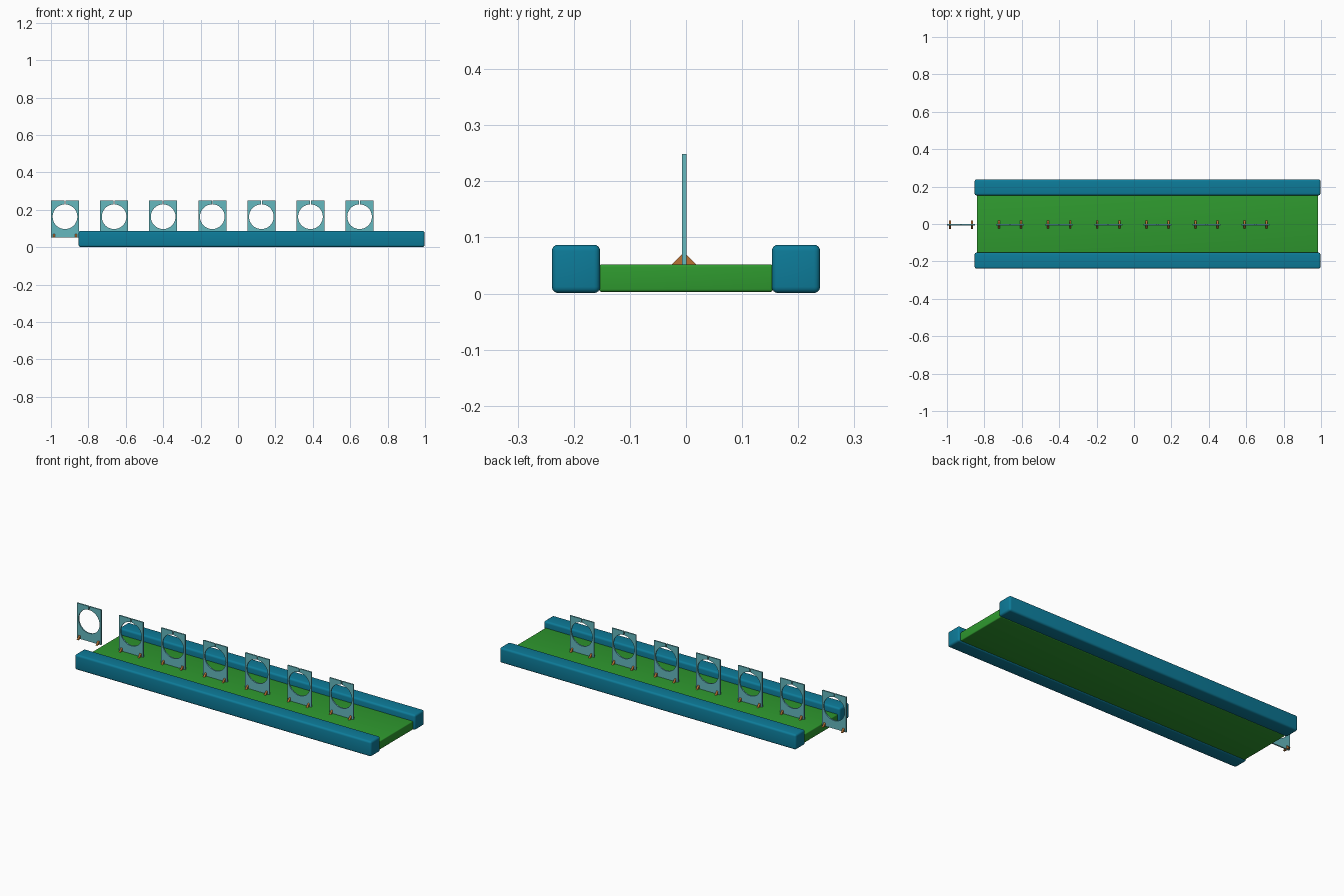
import bpy, bmesh, math

if "Cube" in bpy.data.objects:
    bpy.data.objects.remove(bpy.data.objects["Cube"])


def material(name, rgb):
    m = bpy.data.materials.new(name)
    m.diffuse_color = (*rgb, 1)
    m.use_nodes = True
    m.node_tree.nodes["Principled BSDF"].inputs["Base Color"].default_value = m.diffuse_color
    return m


BLUE = material("deep blue", (0.004, 0.20, 0.32))
GREEN = material("green", (0.028, 0.32, 0.028))
TEAL = material("pale teal", (0.13, 0.48, 0.52))
ORANGE = material("burnt orange", (0.48, 0.17, 0.035))


def finish(name, bm, mat):
    bmesh.ops.recalc_face_normals(bm, faces=bm.faces)
    mesh = bpy.data.meshes.new(name)
    bm.to_mesh(mesh)
    bm.free()
    mesh.materials.append(mat)
    ob = bpy.data.objects.new(name, mesh)
    bpy.context.collection.objects.link(ob)
    return ob


def smooth(ob, angle):
    bpy.ops.object.select_all(action='DESELECT')
    ob.select_set(True)
    bpy.context.view_layer.objects.active = ob
    bpy.ops.object.shade_smooth_by_angle(angle=math.radians(angle))


def rounded_box(name, lo, hi, radius, mat):
    bm = bmesh.new()
    bmesh.ops.create_cube(bm, size=1)
    for v in bm.verts:
        v.co = [a if c < 0 else b for c, a, b in zip(v.co, lo, hi)]
    bmesh.ops.bevel(bm, geom=bm.edges[:], offset=radius, segments=4,
                    profile=0.5, affect='EDGES')
    smooth(finish(name, bm, mat), 40)


def prism(name, points, offset, mat):
    """Closed outline of 3D points, extruded by the offset vector."""
    bm = bmesh.new()
    face = bm.faces.new([bm.verts.new(p) for p in points])
    geom = bmesh.ops.extrude_face_region(bm, geom=[face])["geom"]
    bmesh.ops.translate(bm, vec=offset,
                        verts=[g for g in geom if isinstance(g, bmesh.types.BMVert)])
    return finish(name, bm, mat)


# floor between two side rails
rounded_box("floor", (-0.84, -0.155, 0.003), (0.985, 0.155, 0.052), 0.005, GREEN)
for name, s in (("front_rail", -1), ("back_rail", 1)):
    y0, y1 = sorted((s * 0.153, s * 0.239))
    rounded_box(name, (-0.852, y0, 0.001), (0.997, y1, 0.087), 0.011, BLUE)

# row of slotted ring plates, the first standing beyond the floor's end
HALF, BOTTOM, TOP = 0.075, 0.051, 0.249
HOLE_Z, HOLE_R, SLOT = 0.163, 0.066, 0.0025
Y0, Y1 = -0.007, 0.0005
for i in range(7):
    cx = -0.925 + i * 0.2625
    outline = [(-SLOT, TOP), (-HALF, TOP), (-HALF, BOTTOM), (HALF, BOTTOM),
               (HALF, TOP), (SLOT, TOP)]
    gap = math.asin(SLOT / HOLE_R)
    for k in range(49):
        a = gap + (2 * math.pi - 2 * gap) * k / 48
        outline.append((HOLE_R * math.sin(a), HOLE_Z + HOLE_R * math.cos(a)))
    plate = prism(f"ring_plate_{i + 1}", [(cx + x, Y0, z) for x, z in outline],
                  (0, Y1 - Y0, 0), TEAL)
    smooth(plate, 30)

    # triangular gussets at both feet, on both faces
    for side, sx in (("left", -1), ("right", 1)):
        x = cx + sx * 0.059 - 0.005
        for face, y, d in (("front", Y0, -1), ("back", Y1, 1)):
            tri = [(x, y, BOTTOM), (x, y + d * 0.019, BOTTOM), (x, y, BOTTOM + 0.019)]
            prism(f"gusset_{i + 1}_{side}_{face}", tri, (0.010, 0, 0), ORANGE)
